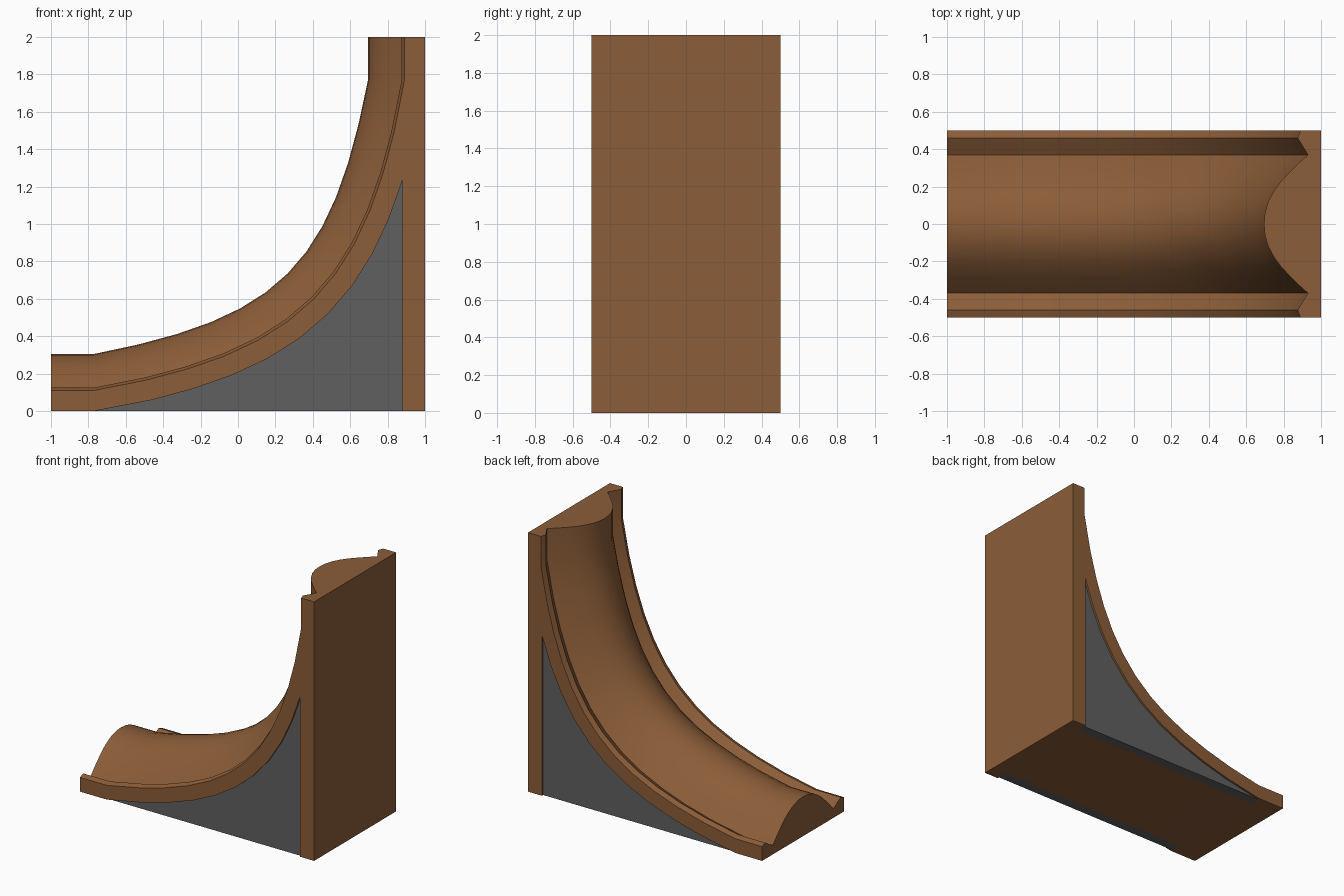
import bpy, bmesh
from mathutils import Vector

if "Cube" in bpy.data.objects:
    bpy.data.objects.remove(bpy.data.objects["Cube"])

def material(name, rgb):
    m = bpy.data.materials.new(name)
    m.diffuse_color = (*rgb, 1)
    m.use_nodes = True
    m.node_tree.nodes["Principled BSDF"].inputs["Base Color"].default_value = m.diffuse_color
    return m

brown = material("brown", (0.26, 0.11, 0.04))
grey = material("dark_grey", (0.115, 0.115, 0.115))

def make_object(name, bm, mat):
    bmesh.ops.recalc_face_normals(bm, faces=bm.faces[:])
    me = bpy.data.meshes.new(name)
    bm.to_mesh(me)
    bm.free()
    me.materials.append(mat)
    ob = bpy.data.objects.new(name, me)
    bpy.context.collection.objects.link(ob)
    return ob

def prism(name, outline, y0, y1, mat):
    """Extrude an x-z outline between two y positions."""
    bm = bmesh.new()
    a = [bm.verts.new((x, y0, z)) for x, z in outline]
    b = [bm.verts.new((x, y1, z)) for x, z in outline]
    bm.faces.new(a)
    bm.faces.new(b[::-1])
    for i in range(len(a)):
        j = (i + 1) % len(a)
        bm.faces.new((a[i], a[j], b[j], b[i]))
    return make_object(name, bm, mat)

# Crest path: straight run, quarter bend, straight rise
APEX, STEPS = 0.305, 12
p0, p1, p2, p3 = (Vector(p) for p in ((-0.77, 0.305), (0.23, 0.498),
                                      (0.502, 0.77), (0.695, 1.77)))
path = [(Vector((-1, APEX)), Vector((0, -1)))]
for k in range(STEPS + 1):
    t = k / STEPS
    s = 1 - t
    p = s**3 * p0 + 3*s*s*t * p1 + 3*s*t*t * p2 + t**3 * p3
    d = s*s * (p1 - p0) + 2*s*t * (p2 - p1) + t*t * (p3 - p2)
    n = Vector((d.y, -d.x)).normalized()
    if k == 0:
        n = Vector((0, -1))
    if k == STEPS:
        n = Vector((1, 0))
    path.append((p, n))
path.append((Vector((0.695, 2)), Vector((1, 0))))

def at_height(h):
    return [p + (APEX - h) * n for p, n in path]

# Cross-section: rounded crest, groove and lip
half = [(0.5, 0.11), (0.46, 0.125), (0.37, 0.07), (0.325, 0.12), (0.28, 0.165),
        (0.23, 0.213), (0.18, 0.25), (0.12, 0.282), (0.06, 0.30)]
section = [(-y, h) for y, h in half] + [(0, APEX)] + half[::-1]

# Curved body with solid base and back
bm = bmesh.new()
rails = [[bm.verts.new((q.x, y, q.y)) for q in at_height(h)] for y, h in section]
for a, b in zip(rails, rails[1:]):
    for i in range(len(a) - 1):
        bm.faces.new((a[i], a[i + 1], b[i + 1], b[i]))
toe, heel, top = [[bm.verts.new((x, y, z)) for y in (-0.5, 0.5)]
                  for x, z in ((-1, 0), (1, 0), (1, 2))]
for side, rail in ((0, rails[0]), (1, rails[-1])):
    bm.faces.new(rail + [top[side], heel[side], toe[side]])
bm.faces.new([r[0] for r in rails] + [toe[1], toe[0]])
bm.faces.new([r[-1] for r in rails] + [top[1], top[0]])
bm.faces.new((toe[0], toe[1], heel[1], heel[0]))
bm.faces.new((heel[0], heel[1], top[1], top[0]))
body = make_object("curved_body", bm, brown)

# Outline of the side recess, clipped at the upright post
POST = 0.88
arc = []
for q in at_height(0)[1:]:
    if q.x > POST:
        f = (POST - arc[-1][0]) / (q.x - arc[-1][0])
        arc.append((POST, arc[-1][1] + f * (q.y - arc[-1][1])))
        break
    arc.append((q.x, q.y))

# Cut recesses and fit grey side panels
bpy.context.view_layer.objects.active = body
for label, s in (("front", -1), ("back", 1)):
    cutter = prism("recess_cutter", arc + [(POST, -0.1), (-0.77, -0.1)],
                   s * 0.41, s * 0.6, brown)
    cutter.hide_render = True
    mod = body.modifiers.new("recess", 'BOOLEAN')
    mod.operation = 'DIFFERENCE'
    mod.solver = 'EXACT'
    mod.object = cutter
    bpy.ops.object.modifier_apply(modifier=mod.name)
    bpy.data.objects.remove(cutter)
    prism(label + "_side_panel", arc + [(POST, 0)], s * 0.41, s * 0.485, grey)

bpy.ops.object.select_all(action='DESELECT')
body.select_set(True)
bpy.ops.object.shade_smooth_by_angle(angle=0.5)
